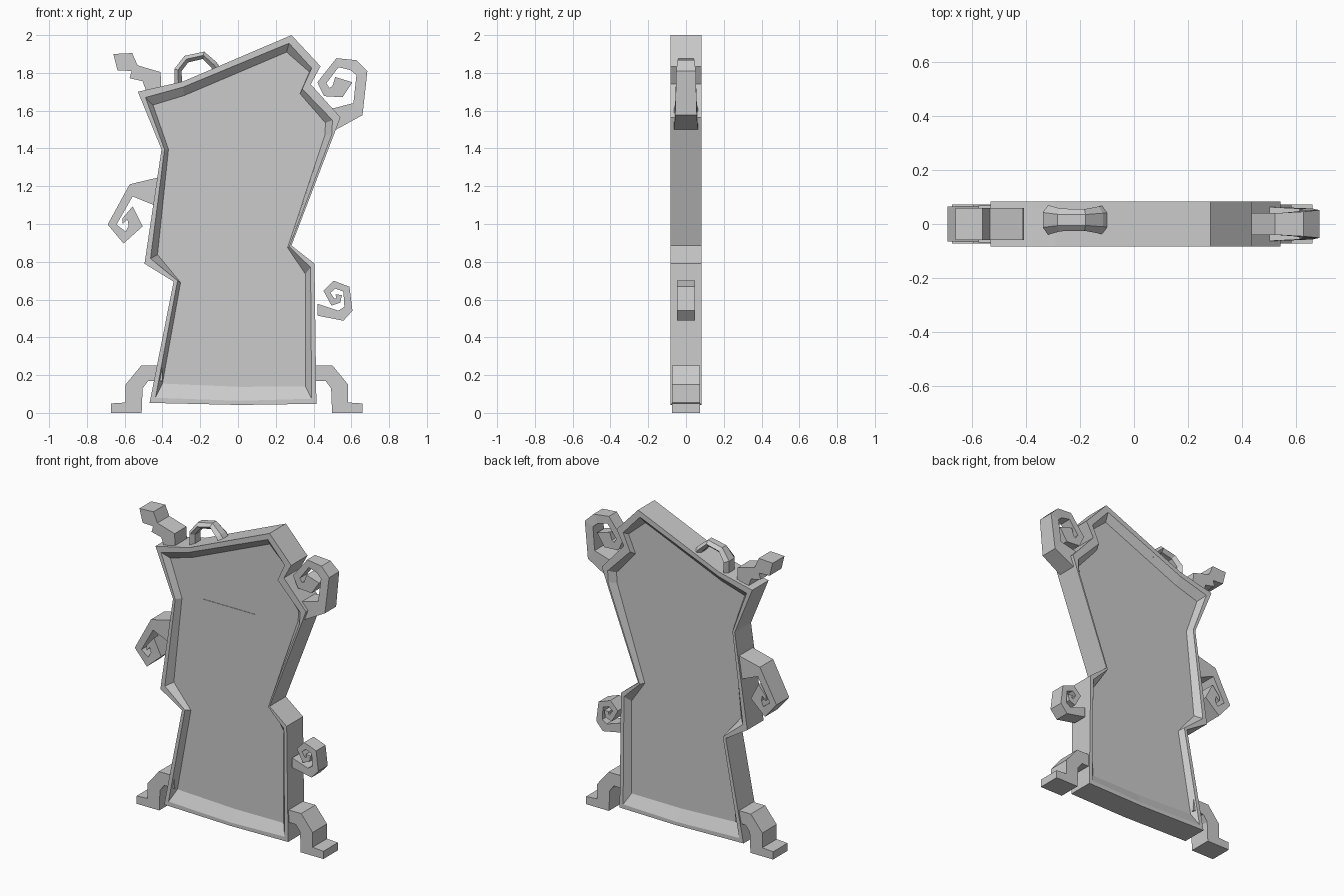
import bpy, bmesh, math
from mathutils import Vector

cube = bpy.data.objects.get("Cube")
if cube:
    bpy.data.objects.remove(cube, do_unlink=True)

grey = bpy.data.materials.new("plain grey")
grey.use_nodes = True
grey.diffuse_color = (0.6, 0.6, 0.6, 1)
grey.node_tree.nodes["Principled BSDF"].inputs["Base Color"].default_value = (0.6, 0.6, 0.6, 1)


def loft(name, rings):
    """Skin a list of equal-length closed rings and cap both ends."""
    bm = bmesh.new()
    loops = [[bm.verts.new(p) for p in ring] for ring in rings]
    n = len(loops[0])
    for a, b in zip(loops, loops[1:]):
        for i in range(n):
            j = (i + 1) % n
            bm.faces.new((a[i], a[j], b[j], b[i]))
    bm.faces.new(loops[0])
    bm.faces.new(loops[-1])
    bmesh.ops.recalc_face_normals(bm, faces=bm.faces)
    mesh = bpy.data.meshes.new(name)
    bm.to_mesh(mesh)
    bm.free()
    mesh.materials.append(grey)
    obj = bpy.data.objects.new(name, mesh)
    bpy.context.collection.objects.link(obj)
    return obj


def at(y, outline):
    return [(x, y, z) for x, z in outline]


def slab(name, outline, y0, y1):
    return loft(name, [at(y0, outline), at(y1, outline)])


def curl(name, outer, inner, d0, d1):
    """Flat spiral ribbon between two edges; half depth runs from d0 to d1."""
    rings = []
    for i, ((ox, oz), (ix, iz)) in enumerate(zip(outer, inner)):
        d = d0 + (d1 - d0) * min(1, i / 4)
        rings.append([(ox, -d, oz), (ox, d, oz), (ix, d, iz), (ix, -d, iz)])
    return loft(name, rings)


# Crooked board: outer edge, inner edge of the rim, edge of the sunken panel
profile = [
    (-.53, 1.70, -.49, 1.67, -.45, 1.63),
    (-.29, 1.755, -.29, 1.725, -.285, 1.68),
    (.283, 2.0, .27, 1.957, .257, 1.91),
    (.437, 1.835, .39, 1.825, .378, 1.805),
    (.385, 1.74, .34, 1.715, .328, 1.69),
    (.542, 1.565, .50, 1.55, .463, 1.535),
    (.52, 1.505, .497, 1.475, .46, 1.47),
    (.283, .886, .272, .88, .262, .875),
    (.405, .79, .384, .77, .357, .735),
    (.415, .048, .39, .075, .357, .14),
    (.008, .042, .008, .064, .008, .138),
    (-.468, .053, -.437, .08, -.40, .155),
    (-.341, .695, -.32, .70, -.304, .69),
    (-.495, .79, -.463, .817, -.426, .838),
    (-.405, 1.395, -.389, 1.395, -.368, 1.395),
]
edge, rim, panel = ([(p[k], p[k + 1]) for p in profile] for k in (0, 2, 4))
D, R = .083, .045   # half depth of the rim and of the panel
loft("framed_board", [at(-R, panel), at(-D, rim), at(-D, edge),
                      at(D, edge), at(D, rim), at(R, panel)])

# Thin plate on the front of the panel
slab("front_plate", [(-.217, .90), (.153, .90), (.153, 1.43), (-.217, 1.43)], -R - .003, -R + .002)

# Stepped feet on both sides
foot = [(.40, .25), (.513, .25), (.595, .15), (.595, .055), (.672, .05), (.672, 0),
        (.51, 0), (.505, .13), (.475, .17), (.40, .17)]
slab("right_foot", [(-x, z) for x, z in foot], -.073, .073)
slab("left_foot", [(x - .012, z) for x, z in foot], -.073, .073)

# Zigzag branch on the upper corner
slab("corner_branch", [(-.66, 1.90), (-.56, 1.905), (-.532, 1.84), (-.41, 1.804), (-.405, 1.70),
                       (-.485, 1.70), (-.505, 1.756), (-.574, 1.772), (-.563, 1.81),
                       (-.638, 1.814)], -.06, .06)

# Angular spirals along the sides
curl("upper_curl",
     [(.52, 1.50), (.659, 1.576), (.685, 1.81), (.627, 1.867), (.521, 1.878),
      (.42, 1.75), (.455, 1.677), (.553, 1.671), (.606, 1.75)],
     [(.495, 1.61), (.611, 1.64), (.627, 1.788), (.595, 1.815), (.532, 1.83),
      (.468, 1.745), (.484, 1.72), (.50, 1.73), (.515, 1.778)], .063, .04)
curl("middle_curl",
     [(-.42, 1.247), (-.574, 1.21), (-.69, .997), (-.606, .897), (-.505, .987),
      (-.558, 1.093), (-.612, 1.03)],
     [(-.44, 1.098), (-.558, 1.146), (-.643, .997), (-.595, .96), (-.579, .992),
      (-.585, 1.024), (-.61, 1.0)], .07, .06)
curl("lower_curl",
     [(.42, .515), (.558, .488), (.606, .541), (.59, .668), (.505, .70),
      (.452, .647), (.495, .568), (.542, .584), (.55, .625)],
     [(.42, .578), (.532, .541), (.563, .562), (.558, .642), (.516, .658),
      (.49, .636), (.511, .604), (.521, .608), (.516, .626)], .048, .048)

# Hanging loop on top: six-sided band, wider at both ends
path = [Vector(p) for p in ((-.315, 1.72), (-.318, 1.815), (-.273, 1.873),
                            (-.183, 1.893), (-.13, 1.845), (-.09, 1.79))]
widths = (.055, .055, .042, .04, .05, .056)
rings = []
for i, (p, w) in enumerate(zip(path, widths)):
    t = (path[min(i + 1, 5)] - path[max(i - 1, 0)]).normalized()
    ring = []
    for k in range(6):
        a = math.pi * k / 3
        s = .023 * math.sin(a)
        ring.append((p.x - t.y * s, .015 + w * math.cos(a), p.y + t.x * s))
    rings.append(ring)
loft("hanging_loop", rings)
